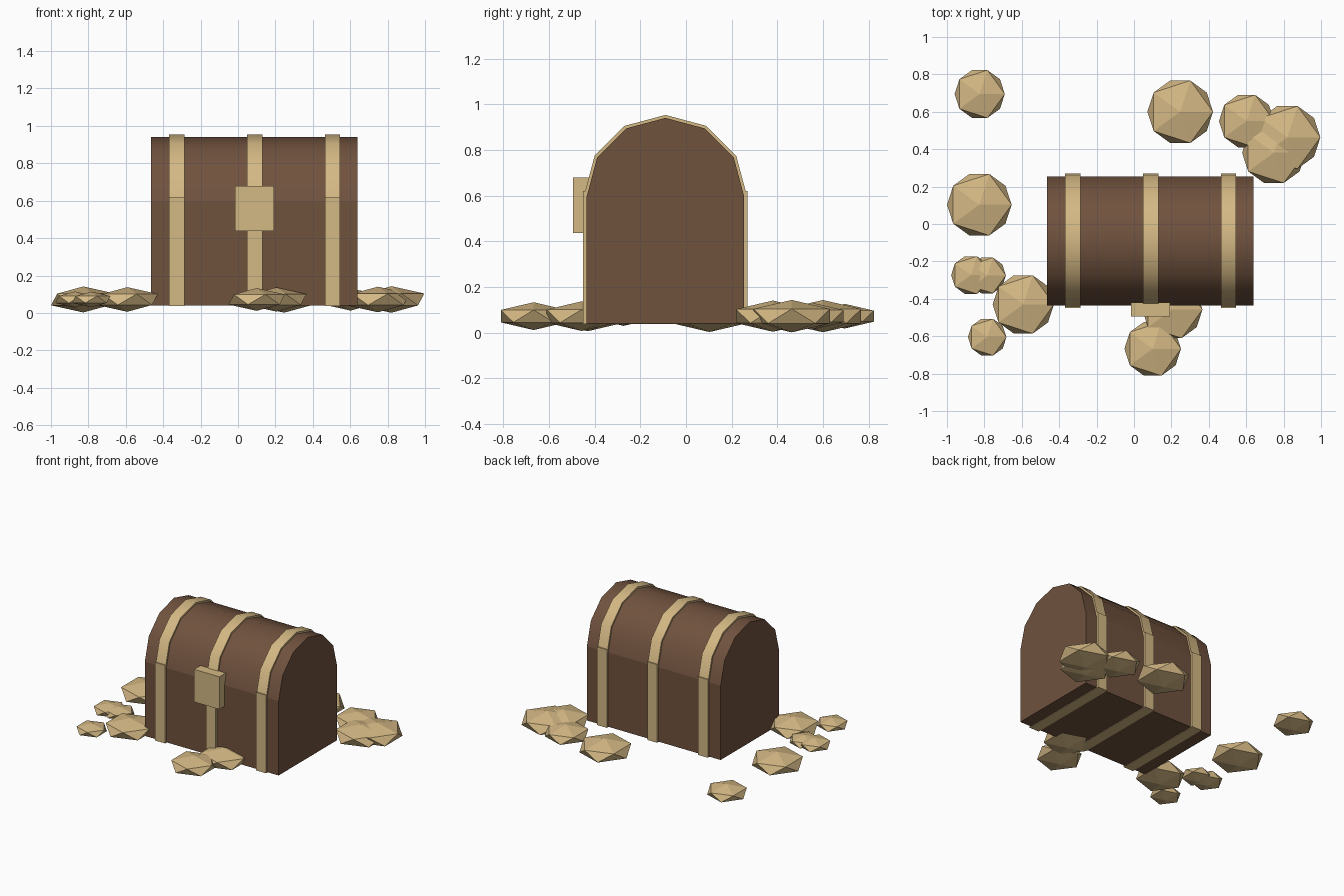
import bpy, bmesh, math

if "Cube" in bpy.data.objects:
    bpy.data.objects.remove(bpy.data.objects["Cube"])


def material(name, rgb):
    m = bpy.data.materials.new(name)
    m.diffuse_color = (*rgb, 1)
    m.use_nodes = True
    m.node_tree.nodes["Principled BSDF"].inputs["Base Color"].default_value = m.diffuse_color
    return m


wood = material("brown wood", (0.162, 0.084, 0.048))
gold = material("pale gold", (0.658, 0.479, 0.231))

CY = -0.09        # chest centre in y
SPRING = 0.595    # height where the lid arch starts
RADIUS = 0.345    # lid radius


def add_object(name, bm, mat):
    bmesh.ops.recalc_face_normals(bm, faces=bm.faces[:])
    mesh = bpy.data.meshes.new(name)
    bm.to_mesh(mesh)
    bm.free()
    mesh.materials.append(mat)
    obj = bpy.data.objects.new(name, mesh)
    bpy.context.collection.objects.link(obj)
    return obj


def box(name, x0, x1, y0, y1, z0, z1, mat):
    bm = bmesh.new()
    bmesh.ops.create_cube(bm, size=1)
    for v in bm.verts:
        v.co.x = x1 if v.co.x > 0 else x0
        v.co.y = y1 if v.co.y > 0 else y0
        v.co.z = z1 if v.co.z > 0 else z0
    return add_object(name, bm, mat)


def arch(name, x0, x1, radius, mat):
    """Half-round prism with six facets, running along x."""
    bm = bmesh.new()
    ring = []
    for i in range(7):
        a = math.pi * i / 6
        ring.append(bm.verts.new((x0, CY + radius * math.cos(a),
                                  SPRING + radius * math.sin(a))))
    face = bm.faces.new(ring)
    ext = bmesh.ops.extrude_face_region(bm, geom=[face], use_keep_orig=True)
    moved = [g for g in ext["geom"] if isinstance(g, bmesh.types.BMVert)]
    bmesh.ops.translate(bm, verts=moved, vec=(x1 - x0, 0, 0))
    obj = add_object(name, bm, mat)
    bpy.ops.object.select_all(action='DESELECT')
    obj.select_set(True)
    bpy.context.view_layer.objects.active = obj
    bpy.ops.object.shade_smooth_by_angle(angle=math.radians(40))
    return obj


# Chest body and rounded lid
box("chest_body", -0.465, 0.64, CY - RADIUS, CY + RADIUS, 0.04, SPRING, wood)
arch("chest_lid", -0.465, 0.64, RADIUS, wood)

# Three metal bands, each a straight lower strap and an arched upper strap
for i, x in enumerate((-0.328, 0.09, 0.505)):
    box(f"lower_band_{i + 1}", x - 0.041, x + 0.041,
        CY - 0.36, CY + 0.36, 0.037, 0.62, gold)
    arch(f"lid_band_{i + 1}", x - 0.041, x + 0.041, 0.358, gold)

# Lock plate on the front
box("lock", -0.017, 0.193, -0.495, -0.42, 0.437, 0.68, gold)

# Flattened gold nuggets around the chest: x, y, radius
nuggets = [
    (-0.825, 0.695, 0.15), (-0.827, 0.103, 0.193), (0.247, 0.60, 0.196),
    (0.602, 0.55, 0.165), (0.82, 0.463, 0.197), (0.748, 0.381, 0.19),
    (-0.872, -0.273, 0.118), (-0.785, -0.275, 0.112), (-0.592, -0.43, 0.183),
    (-0.785, -0.605, 0.115), (0.10, -0.667, 0.169), (0.205, -0.457, 0.18),
]
for i, (x, y, r) in enumerate(nuggets):
    bm = bmesh.new()
    bmesh.ops.create_icosphere(bm, subdivisions=1, radius=r)
    bmesh.ops.scale(bm, vec=(1, 1, 0.36), verts=bm.verts[:])
    bmesh.ops.translate(bm, vec=(x, y, 0.072), verts=bm.verts[:])
    add_object(f"gold_nugget_{i + 1}", bm, gold)
